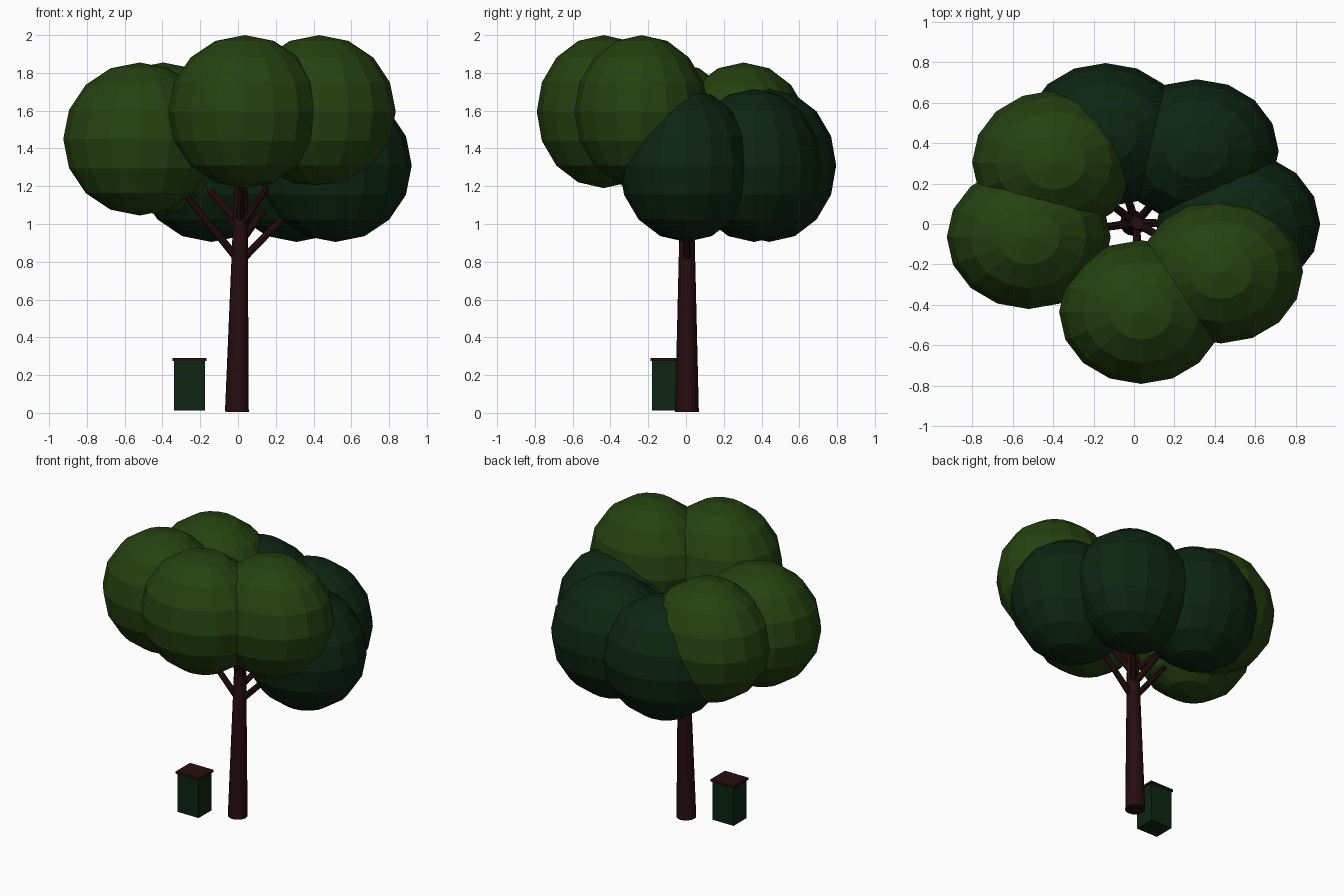
import bpy
import bmesh
from mathutils import Vector, Matrix

cube = bpy.data.objects.get("Cube")
if cube:
    bpy.data.objects.remove(cube, do_unlink=True)


def material(name, rgb):
    mat = bpy.data.materials.new(name)
    mat.use_nodes = True
    mat.diffuse_color = (*rgb, 1)
    mat.node_tree.nodes["Principled BSDF"].inputs["Base Color"].default_value = (*rgb, 1)
    return mat


light_green = material("light leaf green", (0.018, 0.052, 0.005))
dark_green = material("dark leaf green", (0.004, 0.018, 0.006))
brown = material("bark brown", (0.019, 0.004, 0.0045))


def add_object(name, bm, mat):
    mesh = bpy.data.meshes.new(name)
    bm.to_mesh(mesh)
    bm.free()
    mesh.materials.append(mat)
    obj = bpy.data.objects.new(name, mesh)
    bpy.context.collection.objects.link(obj)
    return obj


def tapered_limb(name, start, end, r_start, r_end, sides):
    start, end = Vector(start), Vector(end)
    axis = end - start
    turn = axis.to_track_quat("Z", "Y").to_matrix().to_4x4()
    bm = bmesh.new()
    bmesh.ops.create_cone(bm, cap_ends=True, segments=sides, radius1=r_start,
                          radius2=r_end, depth=axis.length,
                          matrix=Matrix.Translation((start + end) / 2) @ turn)
    return add_object(name, bm, brown)


def leaf_ball(name, centre, mat):
    bm = bmesh.new()
    bmesh.ops.create_uvsphere(bm, u_segments=16, v_segments=8, radius=1,
                              matrix=Matrix.Translation(centre)
                              @ Matrix.Diagonal((0.405, 0.355, 0.405, 1)))
    return add_object(name, bm, mat)


def box(name, low, high, mat):
    low, high = Vector(low), Vector(high)
    bm = bmesh.new()
    bmesh.ops.create_cube(bm, size=1, matrix=Matrix.Translation((low + high) / 2)
                          @ Matrix.Diagonal((*(high - low), 1)))
    return add_object(name, bm, mat)


# Trunk, leaning slightly as it rises
tapered_limb("trunk", (-0.006, 0.005, 0.005), (0.018, 0.005, 1.3), 0.063, 0.032, 16)

# Leaf balls, each carried by a branch: name, centre, branch start height, colour
crown = [
    ("front", (0.035, -0.435, 1.595), 1.0, light_green),
    ("front_left", (0.43, -0.235, 1.595), 0.98, light_green),
    ("right", (-0.52, -0.065, 1.45), 0.8, light_green),
    ("back_right", (-0.395, 0.305, 1.45), 1.0, light_green),
    ("back", (-0.14, 0.44, 1.31), 0.9, dark_green),
    ("back_left", (0.31, 0.36, 1.31), 0.9, dark_green),
    ("left", (0.515, 0.0, 1.31), 0.8, dark_green),
]
for name, centre, height, mat in crown:
    leaf_ball(name + "_foliage", centre, mat)
    root = Vector((0.01, 0.005, height))
    tip = root.lerp(Vector(centre), 0.75)
    tapered_limb(name + "_branch", root, tip, 0.021, 0.015, 8)

# Litter bin beside the trunk
box("bin_body", (-0.338, -0.18, 0.012), (-0.175, -0.037, 0.278), dark_green)
box("bin_lid", (-0.346, -0.187, 0.276), (-0.167, -0.03, 0.291), brown)
